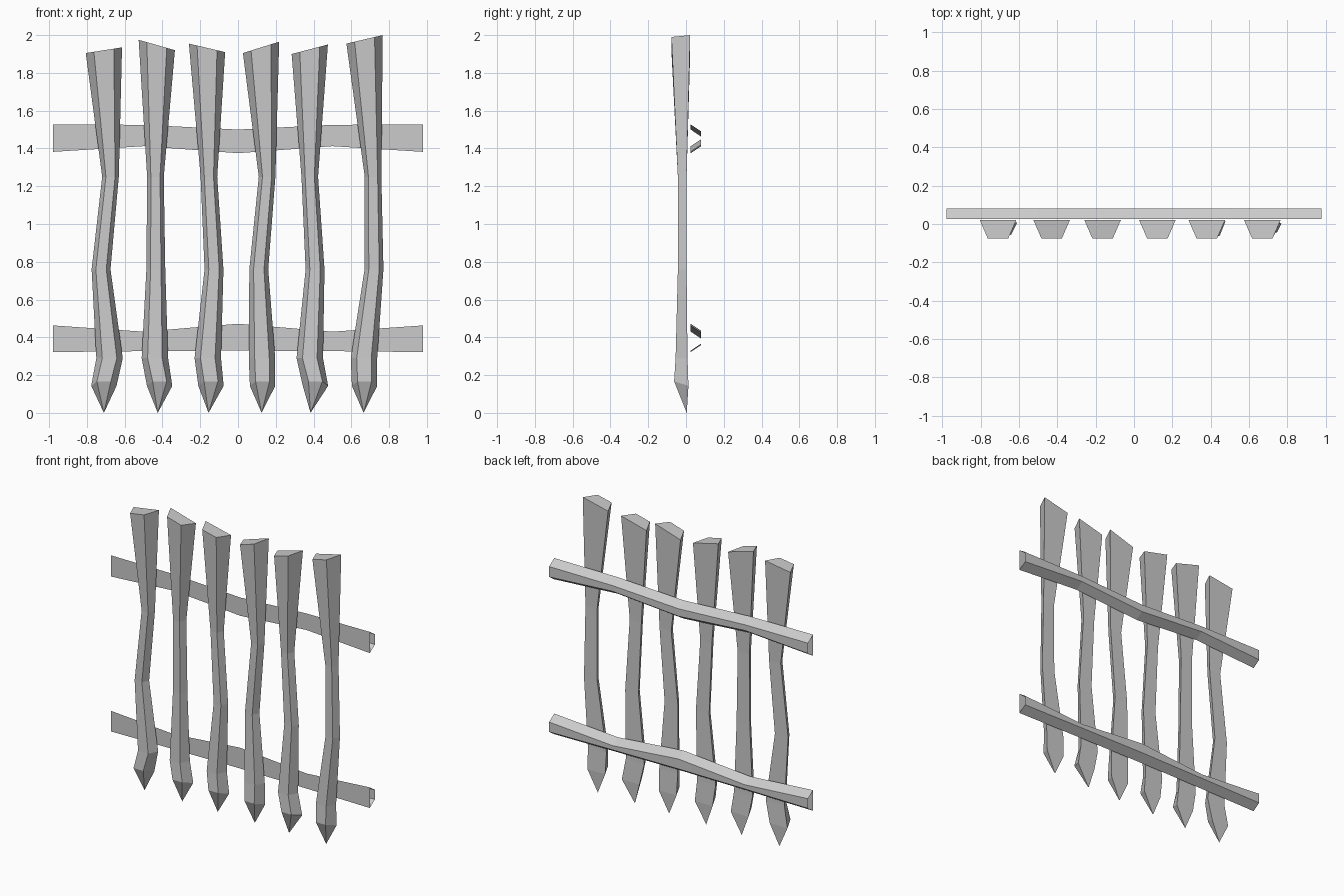
import bpy
import bmesh

cube = bpy.data.objects.get("Cube")
if cube:
    bpy.data.objects.remove(cube, do_unlink=True)

# One flat grey for the whole fence
grey = bpy.data.materials.new("weathered_grey")
grey.use_nodes = True
grey.diffuse_color = (0.6, 0.6, 0.6, 1)
grey.node_tree.nodes["Principled BSDF"].inputs["Base Color"].default_value = grey.diffuse_color


def loft(name, rings, tip=None, cap_end=False):
    """Join four-cornered rings into a tube, with an optional point and cap."""
    bm = bmesh.new()
    loops = [[bm.verts.new(corner) for corner in ring] for ring in rings]
    for lower, upper in zip(loops, loops[1:]):
        for i in range(4):
            j = (i + 1) % 4
            bm.faces.new((lower[i], lower[j], upper[j], upper[i]))
    if tip:
        point = bm.verts.new(tip)
        for i in range(4):
            bm.faces.new((point, loops[0][(i + 1) % 4], loops[0][i]))
    if cap_end:
        bm.faces.new(loops[-1])
    bmesh.ops.recalc_face_normals(bm, faces=bm.faces)
    mesh = bpy.data.meshes.new(name)
    bm.to_mesh(mesh)
    bm.free()
    mesh.materials.append(grey)
    obj = bpy.data.objects.new(name, mesh)
    bpy.context.collection.objects.link(obj)
    return obj


# Shared picket section at each level: height, half width, front y, back y
LEVELS = [
    (0.155, 0.067, -0.063, 0.013),
    (0.29, 0.07, -0.055, 0.008),
    (0.76, 0.05, -0.043, 0.003),
    (1.25, 0.044, -0.043, 0.003),
    (1.93, 0.096, -0.077, 0.022),
]


def picket(name, tip_x, centres, left_top, right_top):
    rings = []
    for (z, half, front, back), cx in zip(LEVELS, centres):
        ring = []
        for side, y in ((-1, back), (-0.55, front), (0.55, front), (1, back)):
            height = z
            if z == LEVELS[-1][0]:
                # sloping saw-cut top
                height = left_top + (right_top - left_top) * (side + 1) / 2
            elif z == LEVELS[0][0]:
                # the sharpened point starts higher on the front
                height = z + (0.012 if y == front else -0.012)
            ring.append((cx + side * half, y, height))
        rings.append(ring)
    return loft(name, rings, tip=(tip_x, 0.004, 0), cap_end=True)


# Crooked pickets, listed from the model's right to its left
PICKETS = [
    (-0.71, (-0.71, -0.68, -0.725, -0.675, -0.71), 1.905, 1.935),
    (-0.425, (-0.415, -0.44, -0.435, -0.437, -0.43), 1.975, 1.92),
    (-0.156, (-0.143, -0.16, -0.127, -0.154, -0.164), 1.955, 1.91),
    (0.125, (0.13, 0.127, 0.11, 0.154, 0.122), 1.905, 1.965),
    (0.384, (0.41, 0.38, 0.408, 0.38, 0.38), 1.9, 1.95),
    (0.665, (0.67, 0.667, 0.72, 0.715, 0.67), 1.955, 2),
]
for number, values in enumerate(PICKETS, start=1):
    picket(f"picket_{number}", *values)


def rail(name, centre, middle, end):
    """Bent rail with bevelled back and open ends; each station is (bottom, top)."""
    rings = []
    stations = ((-0.98, end), (-0.5, middle), (0, centre), (0.5, middle), (0.98, end))
    for x, (bottom, top) in stations:
        inset = 0.037
        rings.append([(x, 0.025, bottom), (x, 0.08, bottom + inset),
                      (x, 0.08, top - inset), (x, 0.025, top)])
    return loft(name, rings)


# Two cross rails behind the pickets
rail("upper_rail", (1.375, 1.5), (1.412, 1.525), (1.382, 1.527))
rail("lower_rail", (0.33, 0.472), (0.327, 0.43), (0.322, 0.463))
